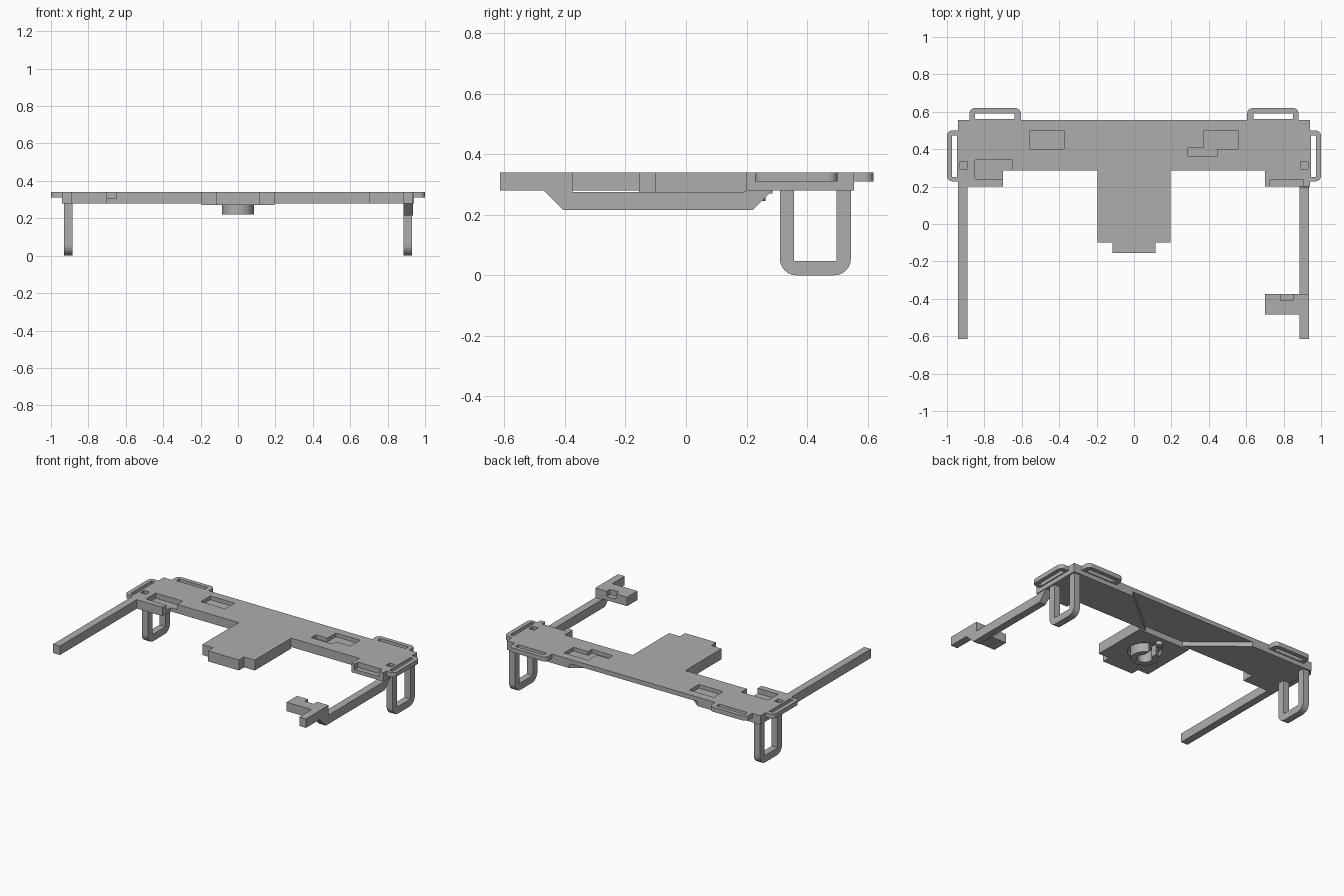
import bpy
import bmesh
import math

cube = bpy.data.objects.get("Cube")
if cube:
    bpy.data.objects.remove(cube, do_unlink=True)

GREY = (0.42, 0.42, 0.42, 1)
mat = bpy.data.materials.new("plain grey")
mat.use_nodes = True
mat.diffuse_color = GREY
mat.node_tree.nodes["Principled BSDF"].inputs["Base Color"].default_value = GREY

TOP, UNDER = 0.34, 0.28


def prism(name, pts, lo, hi, axis="z", rounded=(), radius=0.03):
    """Extrude a flat outline along z or x, rounding the listed corners."""
    place = (lambda p, h: (p[0], p[1], h)) if axis == "z" else (lambda p, h: (h, p[0], p[1]))
    bm = bmesh.new()
    low = [bm.verts.new(place(p, lo)) for p in pts]
    high = [bm.verts.new(place(p, hi)) for p in pts]
    bm.faces.new(low)
    bm.faces.new(high)
    n = len(pts)
    for i in range(n):
        j = (i + 1) % n
        bm.faces.new((low[i], low[j], high[j], high[i]))
    if rounded:
        edges = [bm.edges.get((low[i], high[i])) for i in rounded]
        bmesh.ops.bevel(bm, geom=edges, offset=radius, segments=6,
                        profile=0.5, affect="EDGES")
    bmesh.ops.recalc_face_normals(bm, faces=bm.faces)
    mesh = bpy.data.meshes.new(name)
    bm.to_mesh(mesh)
    bm.free()
    mesh.materials.append(mat)
    obj = bpy.data.objects.new(name, mesh)
    bpy.context.collection.objects.link(obj)
    return obj


def rect(x0, x1, y0, y1):
    return [(x0, y0), (x1, y0), (x1, y1), (x0, y1)]


def circle(cx, cy, r, n=32):
    return [(cx + r * math.cos(math.tau * i / n), cy + r * math.sin(math.tau * i / n))
            for i in range(n)]


def cut(obj, *cutters):
    """Subtract cutters from an object and discard them."""
    bpy.context.view_layer.objects.active = obj
    for c in cutters:
        c.hide_render = True
        mod = obj.modifiers.new("cut", "BOOLEAN")
        mod.operation, mod.solver, mod.object = "DIFFERENCE", "EXACT", c
        bpy.ops.object.modifier_apply(modifier=mod.name)
        bpy.data.objects.remove(c, do_unlink=True)


# Main cross plate with lowered end tabs
half = [(0.94, 0.555), (0.94, 0.2), (0.7, 0.2), (0.7, 0.285)]
plate = prism("cross_plate", half + [(-x, y) for x, y in reversed(half)], UNDER, TOP)

# Pockets in the plate top, and the wide recess under its back edge
step = [(0.375, 0.5), (0.555, 0.5), (0.555, 0.4), (0.445, 0.4),
        (0.445, 0.36), (0.29, 0.36), (0.29, 0.41), (0.375, 0.41)]
cut(plate,
    prism("step_pocket", step, 0.315, 0.4),
    prism("square_pocket", rect(-0.555, -0.375, 0.4, 0.5), 0.315, 0.4),
    prism("corner_pocket", rect(-0.85, -0.65, 0.24, 0.343), 0.305, 0.4),
    prism("front_notch", rect(0.725, 0.905, 0.15, 0.235), 0.305, 0.4),
    prism("under_recess", [(0.14, 0.28), (-0.14, 0.28), (-0.48, 0.56), (0.48, 0.56)],
          0.2, 0.31))
for s in (-1, 1):
    cut(plate, prism("peg_hole", rect(s * 0.91 - 0.02, s * 0.91 + 0.02, 0.295, 0.335), 0.32, 0.4))

# Centre block with a round well beneath
block = prism("centre_block",
              [(0.195, 0.285), (0.195, -0.1), (0.115, -0.1), (0.115, -0.155),
               (-0.115, -0.155), (-0.115, -0.1), (-0.195, -0.1), (-0.195, 0.285)],
              0.27, TOP)
cut(block, prism("round_well", circle(0, 0.1, 0.105), 0.2, 0.3))

# Split ring and small peg under the block
ring = prism("split_ring", circle(0, 0.1, 0.085), 0.22, 0.305)
cut(ring,
    prism("ring_bore", circle(0, 0.1, 0.045), 0.1, 0.29),
    prism("ring_gap", rect(-0.02, 0.03, 0.1, 0.25), 0.1, 0.29))
prism("small_peg", circle(0, 0.24, 0.022, 20), 0.245, 0.28)

# Strap loops and hoop legs, mirrored on both sides
for s, side in ((-1, "right"), (1, "left")):
    flip = lambda pts: [(s * x, y) for x, y in pts]
    back = prism(side + "_back_loop", flip(rect(0.605, 0.88, 0.55, 0.62)),
                 0.31, TOP, rounded=(2, 3))
    cut(back, prism("slot", flip(rect(0.64, 0.85, 0.562, 0.592)), 0.2, 0.4))
    outer = prism(side + "_side_loop", flip(rect(0.93, 1.0, 0.228, 0.5)),
                  0.31, TOP, rounded=(1, 2))
    cut(outer, prism("slot", flip(rect(0.947, 0.972, 0.25, 0.472)), 0.2, 0.4))
    x0, x1 = sorted((s * 0.885, s * 0.93))
    leg = prism(side + "_hoop_leg", rect(0.31, 0.545, 0, UNDER), x0, x1,
                axis="x", rounded=(0, 1), radius=0.055)
    cut(leg, prism("leg_opening", rect(0.357, 0.498, 0.047, 0.4), x0 - 0.1, x1 + 0.1, axis="x"))

# Straight arm on the right
prism("right_arm", rect(-0.94, -0.89, -0.615, 0.2), UNDER, TOP)

# Dropped arm on the left
prism("left_arm",
      [(-0.615, TOP), (-0.375, TOP), (-0.375, 0.275), (0.19, 0.275), (0.2, UNDER),
       (0.285, UNDER), (0.22, 0.215), (-0.405, 0.215), (-0.47, UNDER), (-0.615, UNDER)],
      0.885, 0.935, axis="x")

# Clip block at the end of the left arm
clip = prism("arm_clip", rect(0.7, 0.89, -0.485, -0.375), UNDER, TOP)
cut(clip, prism("clip_notch", rect(0.783, 0.85, -0.41, -0.3), 0.305, 0.4))
